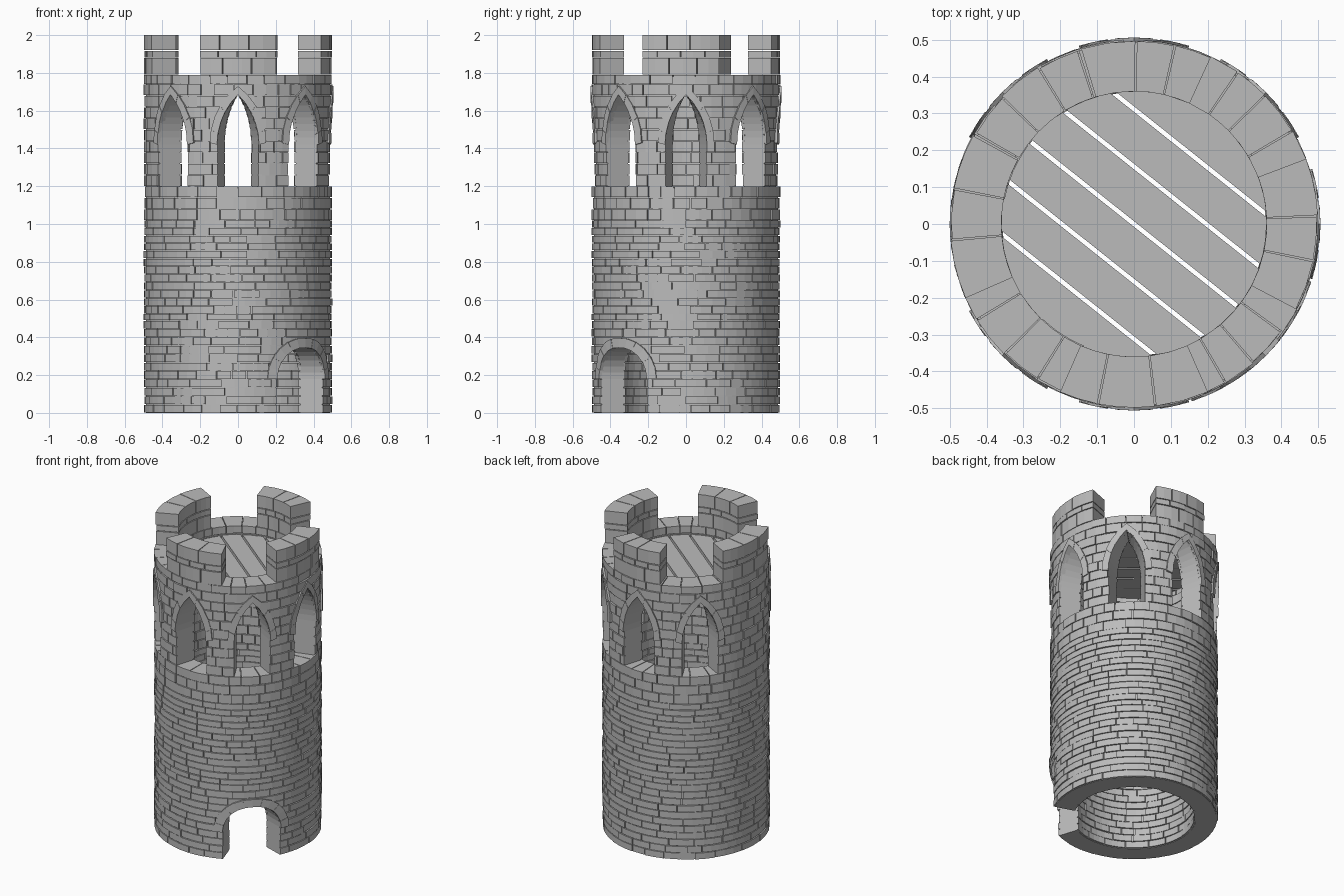
import bpy, bmesh, random
from math import cos, sin, acos, sqrt, pi, tau, radians

random.seed(4)
if "Cube" in bpy.data.objects:
    bpy.data.objects.remove(bpy.data.objects["Cube"])

R_OUT, R_IN = 0.497, 0.36
GAP = 0.0045

stone = bpy.data.materials.new("grey_stone")
stone.use_nodes = True
GREY = (0.5, 0.5, 0.5, 1)
stone.diffuse_color = GREY
stone.node_tree.nodes["Principled BSDF"].inputs["Base Color"].default_value = GREY


def finish(bm, name):
    bmesh.ops.recalc_face_normals(bm, faces=bm.faces)
    mesh = bpy.data.meshes.new(name)
    bm.to_mesh(mesh)
    bm.free()
    mesh.materials.append(stone)
    obj = bpy.data.objects.new(name, mesh)
    bpy.context.scene.collection.objects.link(obj)
    return obj


def polar(a, r, z):
    return (r * cos(a), r * sin(a), z)


def loft(bm, rings, closed=False):
    """Skin a list of equal-length point loops, capping the ends unless closed."""
    rows = [[bm.verts.new(p) for p in ring] for ring in rings]
    n = len(rows[0])
    pairs = list(zip(rows, rows[1:])) + ([(rows[-1], rows[0])] if closed else [])
    for a, b in pairs:
        for i in range(n):
            j = (i + 1) % n
            bm.faces.new((a[i], a[j], b[j], b[i]))
    if not closed:
        bm.faces.new(rows[0])
        bm.faces.new(rows[-1])


def block(bm, a0, a1, r0, r1, z0, z1):
    """One curved stone."""
    n = max(1, round((a1 - a0) / 0.12))
    angles = [a0 + (a1 - a0) * i / n for i in range(n + 1)]
    loft(bm, [[polar(a, r0, z0), polar(a, r1, z0), polar(a, r1, z1), polar(a, r0, z1)]
              for a in angles])


def tube(name, r0, r1, z0, z1, n=72):
    bm = bmesh.new()
    loft(bm, [[polar(a, r0, z0), polar(a, r1, z0), polar(a, r1, z1), polar(a, r0, z1)]
              for a in (tau * i / n for i in range(n))], closed=True)
    return finish(bm, name)


def course(bm, z0, z1, r0, r1, start=0.0, sweep=tau, low=0.15, high=0.36,
           jit_in=0.0, jit_out=0.0):
    """One row of stones of random length around an arc."""
    lengths = []
    while sum(lengths) < sweep:
        lengths.append(random.uniform(low, high))
    scale = sweep / sum(lengths)
    a = start
    for length in lengths:
        end = a + length * scale
        g = GAP / r1 / 2
        block(bm, a + g, end - g, r0 + random.uniform(-jit_in, jit_in),
              r1 + random.uniform(-jit_out, jit_out), z0 + GAP / 2, z1 - GAP / 2)
        a = end


def rows(z0, z1, count):
    step = (z1 - z0) / count
    return [(z0 + i * step, z0 + (i + 1) * step) for i in range(count)]


def facing(name, courses, inside, low, high, jitter):
    bm = bmesh.new()
    for z0, z1 in courses:
        start = random.uniform(0, tau)
        if inside:
            course(bm, z0, z1, R_IN, R_IN + 0.016, start, tau, low, high, jit_in=0.003)
        else:
            course(bm, z0, z1, R_OUT - 0.016, R_OUT, start, tau, low, high, jit_out=jitter)
    return finish(bm, name)


def arch(half, spring, rise, n):
    """Right half of an arch, from the springing to the crown."""
    rad = (half * half + rise * rise) / (2 * half)
    top = acos((rad - half) / rad)
    return [(half - rad + rad * cos(top * i / n), spring + rad * sin(top * i / n))
            for i in range(n + 1)]


def opening(bm, centre, bottom, half, spring, rise):
    right = [(half, bottom)] + arch(half, spring, rise, 8)
    outline = right + [(-u, z) for u, z in reversed(right[:-1])]
    loft(bm, [[polar(centre + u * (1 + 2.6 * (r - 0.5)) / r, r, z) for u, z in outline]
              for r in (0.29, 0.6)])


def arch_stones(bm, centre, inner, outer, proud):
    """Wedge stones that frame an opening, mirrored on both sides."""
    for side in (1, -1):
        for k in range(len(inner) - 1):
            loft(bm, [[polar(centre + side * u / 0.5, r, z)
                       for u, z in (inner[k], outer[k], outer[k + 1], inner[k + 1])]
                      for r in (0.47, proud - 0.002 * (k % 2))])


def cut(obj, cutter):
    mod = obj.modifiers.new("opening", "BOOLEAN")
    mod.operation = "DIFFERENCE"
    mod.solver = "EXACT"
    mod.object = cutter


# Openings: seven pointed windows and one round-headed doorway
window_angles = [radians(a) for a in range(-135, 136, 45)]
door_angle = radians(-45)
bm = bmesh.new()
for a in window_angles:
    opening(bm, a, 1.185, 0.111, 1.42, 0.265)
window_cutter = finish(bm, "window_cutter")
bm = bmesh.new()
opening(bm, door_angle, -0.05, 0.18, 0.18, 0.165)
door_cutter = finish(bm, "door_cutter")
for c in (window_cutter, door_cutter):
    c.hide_render = True
    c.hide_viewport = True
    c.display_type = "WIRE"

# Wall cores
lower_core = tube("lower_wall_core", 0.37, 0.488, 0, 1.19)
upper_core = tube("upper_wall_core", 0.37, 0.488, 1.185, 1.78)

# Brick facing, outside and inside
lower_rows = (rows(0, 0.49, 11) + [(0.49, 0.525)] + rows(0.525, 0.86, 8)
              + rows(0.86, 1.02, 4))
lower_faces = [facing("lower_outer_bricks", lower_rows, False, 0.16, 0.4, 0.003),
               facing("lower_inner_bricks", lower_rows, True, 0.2, 0.45, 0)]
band_rows = rows(1.02, 1.14, 2)
facing("band_outer_bricks", band_rows, False, 0.14, 0.3, 0.004)
facing("band_inner_bricks", band_rows, True, 0.2, 0.45, 0)
upper_rows = rows(1.2, 1.74, 9)
upper_faces = [facing("upper_outer_bricks", upper_rows, False, 0.12, 0.3, 0.004),
               facing("upper_inner_bricks", upper_rows, True, 0.2, 0.4, 0)]
for obj in lower_faces + [lower_core]:
    cut(obj, door_cutter)
for obj in upper_faces + [upper_core]:
    cut(obj, window_cutter)

# Full-depth stone courses under the windows and under the battlements
for name, z0, z1 in (("sill_stones", 1.14, 1.2), ("parapet_stones", 1.74, 1.792)):
    bm = bmesh.new()
    course(bm, z0, z1, R_IN, R_OUT, 0.1, tau, 0.13, 0.27, jit_out=0.004)
    finish(bm, name)

# Arch stones
bm = bmesh.new()
for a in window_angles:
    arch_stones(bm, a, arch(0.111, 1.42, 0.265, 5), arch(0.15, 1.43, 0.3, 5), 0.506)
finish(bm, "window_arches")
bm = bmesh.new()
arch_stones(bm, door_angle, arch(0.18, 0.18, 0.165, 6), arch(0.235, 0.18, 0.215, 6), 0.506)
finish(bm, "door_arch")

# Battlements
for name, a0, a1 in (("front_merlon", -114, -66), ("left_merlon", -28, 21),
                     ("back_merlon", 65, 107), ("right_merlon", 151, 204)):
    bm = bmesh.new()
    for z0, z1, low in ((1.79, 1.88, 0.22), (1.88, 1.918, 0.16), (1.918, 2.0022, 0.3)):
        course(bm, z0, z1, R_IN, R_OUT, radians(a0), radians(a1 - a0),
               low, low * 1.9, jit_out=0.003)
    finish(bm, name)

# Plank floor inside the parapet
bm = bmesh.new()
FLOOR_R, PITCH, SLOT = 0.372, 0.122, 0.006
c, s = cos(radians(-38.5)), sin(radians(-38.5))
edges = [-0.3715] + [PITCH * i for i in range(-2, 3)] + [0.3715]
for lo, hi in zip(edges, edges[1:]):
    ts = [lo + SLOT + (hi - lo - 2 * SLOT) * i / 8 for i in range(9)]
    side = [(sqrt(FLOOR_R ** 2 - t * t), t) for t in ts]
    outline = side + [(-x, t) for x, t in reversed(side)]
    loft(bm, [[(x * c - t * s, x * s + t * c, z) for x, t in outline]
              for z in (1.71, 1.733)])
finish(bm, "floor_planks")
